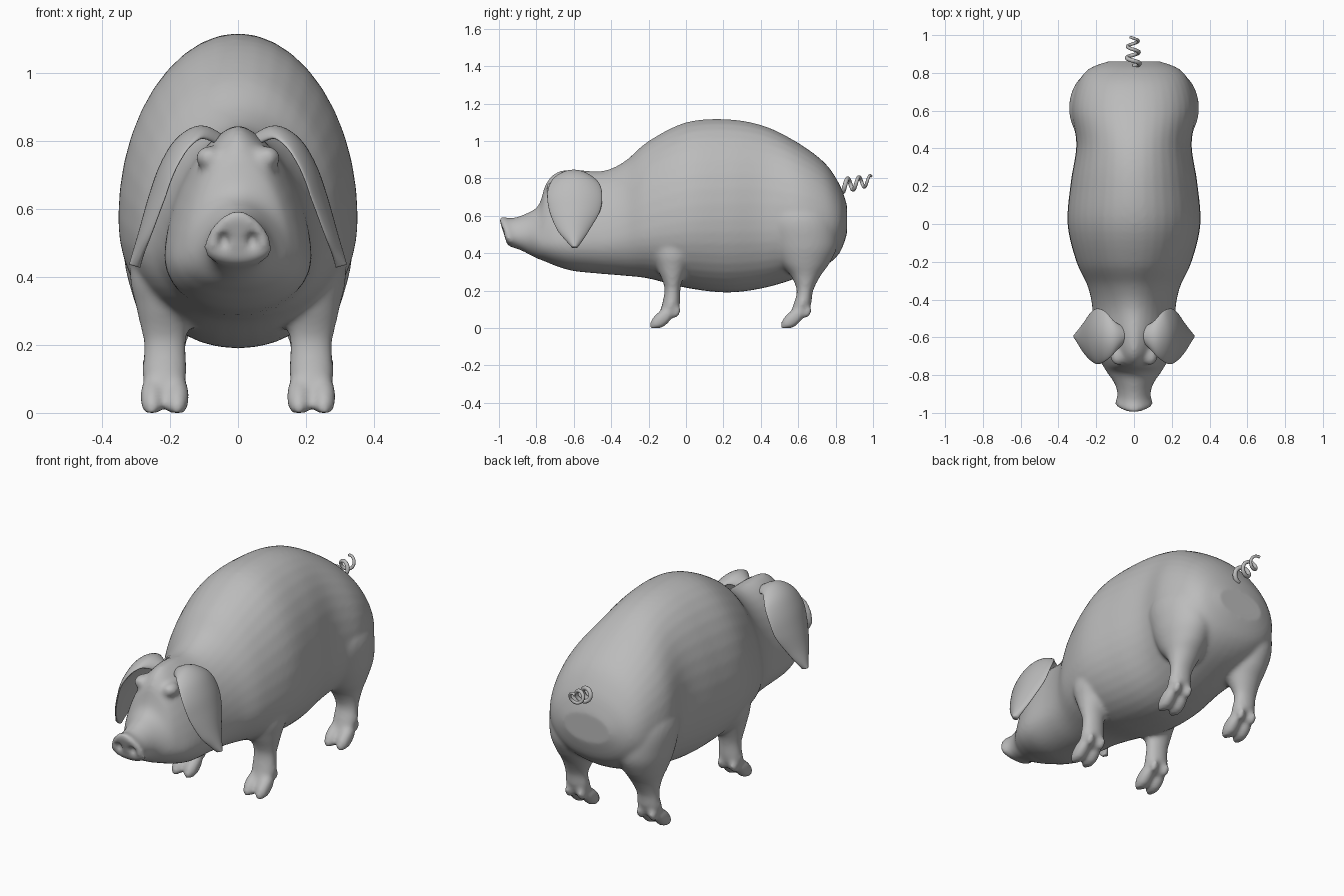
import bpy, bmesh, math
from mathutils import Vector, Matrix

cube = bpy.data.objects.get("Cube")
if cube:
    bpy.data.objects.remove(cube, do_unlink=True)

grey = bpy.data.materials.new("plain grey")
grey.use_nodes = True
grey.diffuse_color = (0.5, 0.5, 0.5, 1)
grey.node_tree.nodes["Principled BSDF"].inputs["Base Color"].default_value = (0.5, 0.5, 0.5, 1)


def smooth_rows(rows, steps=5):
    """Catmull-Rom interpolation between rows of section values."""
    out = []
    for i in range(len(rows) - 1):
        a, b, c, d = (rows[min(max(i + k, 0), len(rows) - 1)] for k in (-1, 0, 1, 2))
        for s in range(steps):
            t = s / steps
            out.append([q + t * (r - p + t * (2 * p - 5 * q + 4 * r - w + t * (3 * (q - r) + w - p))) / 2
                        for p, q, r, w in zip(a, b, c, d)])
    return out + [list(rows[-1])]


def loft(bm, rings):
    loops = [[bm.verts.new(p) for p in ring] for ring in rings]
    n = len(loops[0])
    for a, b in zip(loops, loops[1:]):
        for i in range(n):
            bm.faces.new((a[i], a[(i + 1) % n], b[(i + 1) % n], b[i]))
    bm.faces.new(loops[0][::-1])
    bm.faces.new(loops[-1])


def ball(bm, centre, radii, tilt=0, floor=False):
    m = Matrix.Translation(centre) @ Matrix.Rotation(tilt, 4, 'X') @ Matrix.Diagonal((*radii, 1))
    made = bmesh.ops.create_uvsphere(bm, u_segments=24, v_segments=14, radius=1, matrix=m)
    if floor:
        for v in made["verts"]:
            v.co.z = max(v.co.z, 0)


def finish(bm, name):
    bmesh.ops.recalc_face_normals(bm, faces=bm.faces)
    for f in bm.faces:
        f.smooth = True
    mesh = bpy.data.meshes.new(name)
    bm.to_mesh(mesh)
    bm.free()
    mesh.materials.append(grey)
    ob = bpy.data.objects.new(name, mesh)
    bpy.context.collection.objects.link(ob)
    return ob


def power(v, n):
    return math.copysign(abs(v) ** (2 / n), v)


ANGLES = [2 * math.pi * i / 40 for i in range(40)]

# Head and trunk: y, slant, bottom, top, widest height, half width, roundness of upper half
trunk = [
    (-.97, .31, .445, .585, .49, .08, 1.6), (-.95, .31, .433, .598, .485, .102, 1.6),
    (-.91, .25, .42, .588, .49, .088, 1.8), (-.85, .1, .395, .61, .49, .1, 1.8),
    (-.79, 0, .37, .655, .47, .14, 1.7), (-.75, 0, .355, .77, .46, .165, 1.6),
    (-.69, 0, .33, .835, .46, .195, 1.5), (-.6, 0, .305, .848, .46, .215, 1.6),
    (-.45, 0, .29, .84, .47, .22, 1.8), (-.33, 0, .28, .89, .5, .245, 1.9),
    (-.2, 0, .265, 1.0, .53, .305, 2), (0, 0, .215, 1.1, .57, .352, 2),
    (.22, 0, .19, 1.117, .58, .335, 2), (.42, 0, .215, 1.08, .58, .305, 2.1),
    (.6, 0, .27, .99, .58, .33, 2.1), (.74, 0, .33, .885, .57, .3, 2.1),
    (.82, 0, .4, .77, .57, .24, 2), (.86, 0, .5, .66, .58, .14, 2)]
body = bmesh.new()
rings = []
for y, slant, low, high, mid, half, rnd in smooth_rows(trunk):
    ring = []
    for a in ANGLES:
        up = math.sin(a) > 0
        n = rnd if up else 2.1
        z = mid + (high - mid if up else mid - low) * power(math.sin(a), n)
        ring.append((half * power(math.cos(a), n), y - slant * (z - mid), z))
    rings.append(ring)
loft(body, rings)

# Legs: height, front y, back y, inner x, outer x
front_leg = [(.6, -.2, .08, .08, .28), (.42, -.19, .06, .08, .318), (.32, -.155, .01, .12, .302),
             (.25, -.125, -.02, .145, .287), (.2, -.115, -.03, .153, .278),
             (.12, -.13, -.033, .15, .282), (.06, -.15, -.06, .16, .275)]
hind_leg = [(.75, .48, .7, .1, .25), (.6, .42, .79, .06, .337), (.45, .45, .81, .06, .335),
            (.35, .5, .77, .09, .312), (.28, .56, .72, .12, .29), (.2, .592, .68, .153, .278),
            (.13, .575, .67, .15, .282), (.07, .555, .64, .16, .275)]
for side in (-1, 1):
    for leg, toe_y in ((front_leg, -.13), (hind_leg, .57)):
        loft(body, [[(side * ((xi + xo) / 2 + (xo - xi) / 2 * math.cos(a)),
                      (yf + yb) / 2 + (yb - yf) / 2 * math.sin(a), z) for a in ANGLES]
                    for z, yf, yb, xi, xo in smooth_rows(leg)])
        # Cloven toes and dewclaws
        for offset in (-.037, .037):
            x = side * .216 + offset
            ball(body, (x, toe_y, .048), (.036, .083, .04), math.radians(42), True)
            ball(body, (x, toe_y + .078, .085), (.022, .022, .035), math.radians(-25))
    # Brow
    ball(body, (side * .085, -.7, .752), (.04, .05, .035))
pig_body = finish(body, "body")

# Nostrils and eye sockets
hollows = bmesh.new()
for side in (-1, 1):
    ball(hollows, (side * .042, -.985, .505), (.022, .035, .03))
    ball(hollows, (side * .128, -.765, .695), (.032, .045, .036))
cutter = finish(hollows, "hollow_cutter")
cutter.hide_render = True
cutter.hide_viewport = True


def remesh(ob):
    mod = ob.modifiers.new("blend", 'REMESH')
    mod.mode = 'VOXEL'
    mod.voxel_size = .01
    mod.use_smooth_shade = True


remesh(pig_body)
cut = pig_body.modifiers.new("hollows", 'BOOLEAN')
cut.operation = 'DIFFERENCE'
cut.object = cutter
remesh(pig_body)
soften = pig_body.modifiers.new("soften", 'SMOOTH')
soften.factor = .5
soften.iterations = 10

# Drooping ears: x, z, front y, back y along the ear
ear = [(.06, .8, -.64, -.54), (.11, .822, -.69, -.51), (.165, .79, -.725, -.465),
       (.208, .72, -.742, -.448), (.24, .63, -.73, -.46), (.268, .53, -.69, -.515),
       (.287, .465, -.64, -.555), (.297, .43, -.61, -.58)]
path = smooth_rows(ear)
ears = bmesh.new()
rings = []
for i, (x, z, yf, yb) in enumerate(path):
    p, q = path[max(i - 1, 0)], path[min(i + 1, len(path) - 1)]
    along = Vector((q[0] - p[0], 0, q[1] - p[1])).normalized()
    out = Vector((-along.z, 0, along.x))
    bow = .03 * min(1, (yb - yf) / .28)
    rings.append([Vector((x, (yf + yb) / 2 + (yb - yf) / 2 * math.cos(a), z))
                  + out * (.017 * math.sin(a) - bow * math.cos(a) ** 2 + .008) for a in ANGLES])
loft(ears, rings)
finish(ears, "ears").modifiers.new("mirror", 'MIRROR')

# Curly tail
curve = bpy.data.curves.new("tail", 'CURVE')
curve.dimensions = '3D'
curve.bevel_depth = .011
curve.use_fill_caps = True
spline = curve.splines.new('POLY')
COUNT = 60
spline.points.add(COUNT - 1)
for i, point in enumerate(spline.points):
    t = i / (COUNT - 1)
    turn = 2 * math.pi * 2.6 * t - math.pi / 2
    r = .035 - .008 * t
    point.co = (r * math.cos(turn) - .005, .835 + .155 * t,
                .76 + .03 * t + r * math.sin(turn), 1)
    point.radius = 1.15 - .5 * t
spline.use_smooth = True
curve.materials.append(grey)
bpy.context.collection.objects.link(bpy.data.objects.new("tail", curve))
